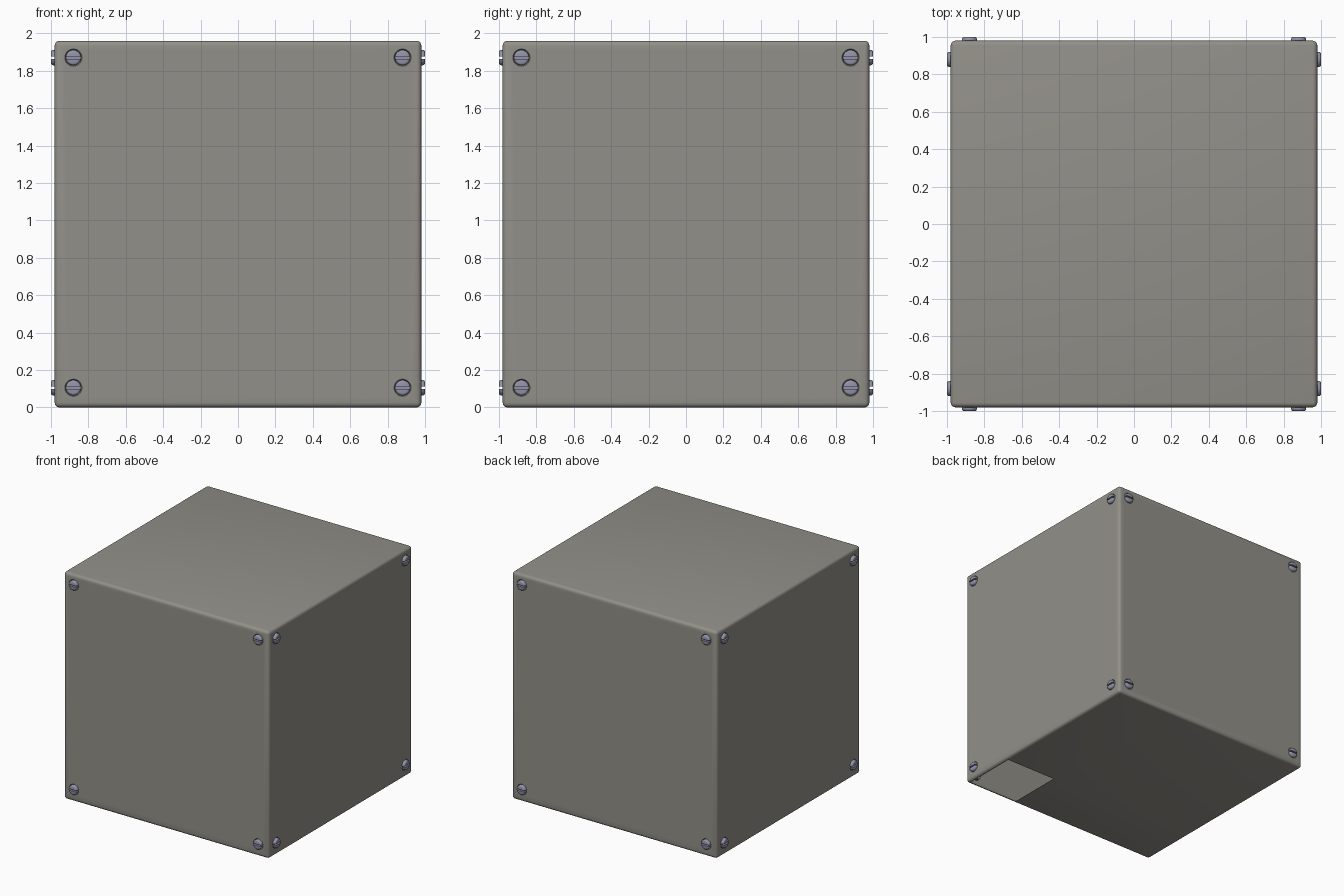
import bpy, bmesh, math
from mathutils import Matrix, Vector

if "Cube" in bpy.data.objects:
    bpy.data.objects.remove(bpy.data.objects["Cube"])

def material(name, rgb):
    m = bpy.data.materials.new(name)
    m.diffuse_color = (*rgb, 1)
    m.use_nodes = True
    m.node_tree.nodes["Principled BSDF"].inputs["Base Color"].default_value = m.diffuse_color
    return m

body_mat = material("warm grey", (0.29, 0.28, 0.25))
screw_mat = material("blue grey steel", (0.29, 0.30, 0.40))

H = 0.98          # half width of the box
R = 0.025         # rounded edge radius

def to_object(name, bm, mat):
    me = bpy.data.meshes.new(name)
    bm.to_mesh(me)
    bm.free()
    me.materials.append(mat)
    ob = bpy.data.objects.new(name, me)
    bpy.context.collection.objects.link(ob)
    return ob

def cut(ob, cutter):
    mod = ob.modifiers.new("cut", 'BOOLEAN')
    mod.operation = 'DIFFERENCE'
    mod.solver = 'EXACT'
    mod.object = cutter
    bpy.context.view_layer.objects.active = ob
    bpy.ops.object.modifier_apply(modifier=mod.name)
    bpy.data.objects.remove(cutter)

def smooth(ob, angle):
    bpy.ops.object.select_all(action='DESELECT')
    ob.select_set(True)
    bpy.context.view_layer.objects.active = ob
    bpy.ops.object.shade_smooth_by_angle(angle=math.radians(angle))

# Screw placements: local -y points out of the wall
places = []
for k in range(4):
    rot = Matrix.Rotation(k * math.pi / 2, 4, 'Z')
    for x in (-0.88, 0.88):
        for z in (0.105, 1.87):
            places.append(rot @ Matrix.Translation((x, -H, z)))
tip = Matrix.Rotation(math.pi / 2, 4, 'X')   # local z to -y

# Box with rounded edges
bm = bmesh.new()
bmesh.ops.create_cube(bm, size=2 * H, matrix=Matrix.Translation((0, 0, H)))
bmesh.ops.bevel(bm, geom=bm.edges[:], offset=R, segments=4, profile=0.5, affect='EDGES')
box = to_object("box_shell", bm, body_mat)

# Countersunk dimples around the screws
bm = bmesh.new()
for p in places:
    bmesh.ops.create_cone(bm, cap_ends=True, segments=32, radius1=0.036, radius2=0.056,
                          depth=0.03, matrix=p @ tip)
cut(box, to_object("dimple_cutter", bm, body_mat))

# Square opening in one corner of the floor
bm = bmesh.new()
bm.from_mesh(box.data)
for co, no in (((0.47, 0, 0), (1, 0, 0)), ((0, -0.47, 0), (0, 1, 0))):
    floor = [f for f in bm.faces if f.normal.z < -0.99 and f.calc_center_median().z < 0.001]
    geom = floor + list({e for f in floor for e in f.edges}) + list({v for f in floor for v in f.verts})
    bmesh.ops.bisect_plane(bm, geom=geom, plane_co=co, plane_no=no)
hole = [f for f in bm.faces if f.normal.z < -0.99 and f.calc_center_median().z < 0.001
        and f.calc_center_median().x > 0.47 and f.calc_center_median().y < -0.47]
bmesh.ops.delete(bm, geom=hole, context='FACES')
bm.to_mesh(box.data)
bm.free()
smooth(box, 35)

# Slotted screw head
bm = bmesh.new()
bmesh.ops.create_cone(bm, cap_ends=True, segments=32, radius1=0.041, radius2=0.041,
                      depth=0.045, matrix=tip @ Matrix.Translation((0, 0, -0.0025)))
rim = [e for e in bm.edges if all(v.co.y < -0.015 for v in e.verts)]
bmesh.ops.bevel(bm, geom=rim, offset=0.012, segments=3, profile=0.5, affect='EDGES')
screw = to_object("screw", bm, screw_mat)
bm = bmesh.new()
bmesh.ops.create_cube(bm, size=1, matrix=Matrix.Translation((0, -0.02, 0))
                      @ Matrix.Diagonal((0.2, 0.04, 0.012, 1)))
cut(screw, to_object("slot_cutter", bm, screw_mat))
smooth(screw, 35)

# One screw in each corner of the four walls
screw.matrix_world = places[0]
for i, p in enumerate(places[1:]):
    ob = bpy.data.objects.new(f"screw_{i + 2}", screw.data)
    bpy.context.collection.objects.link(ob)
    ob.matrix_world = p
